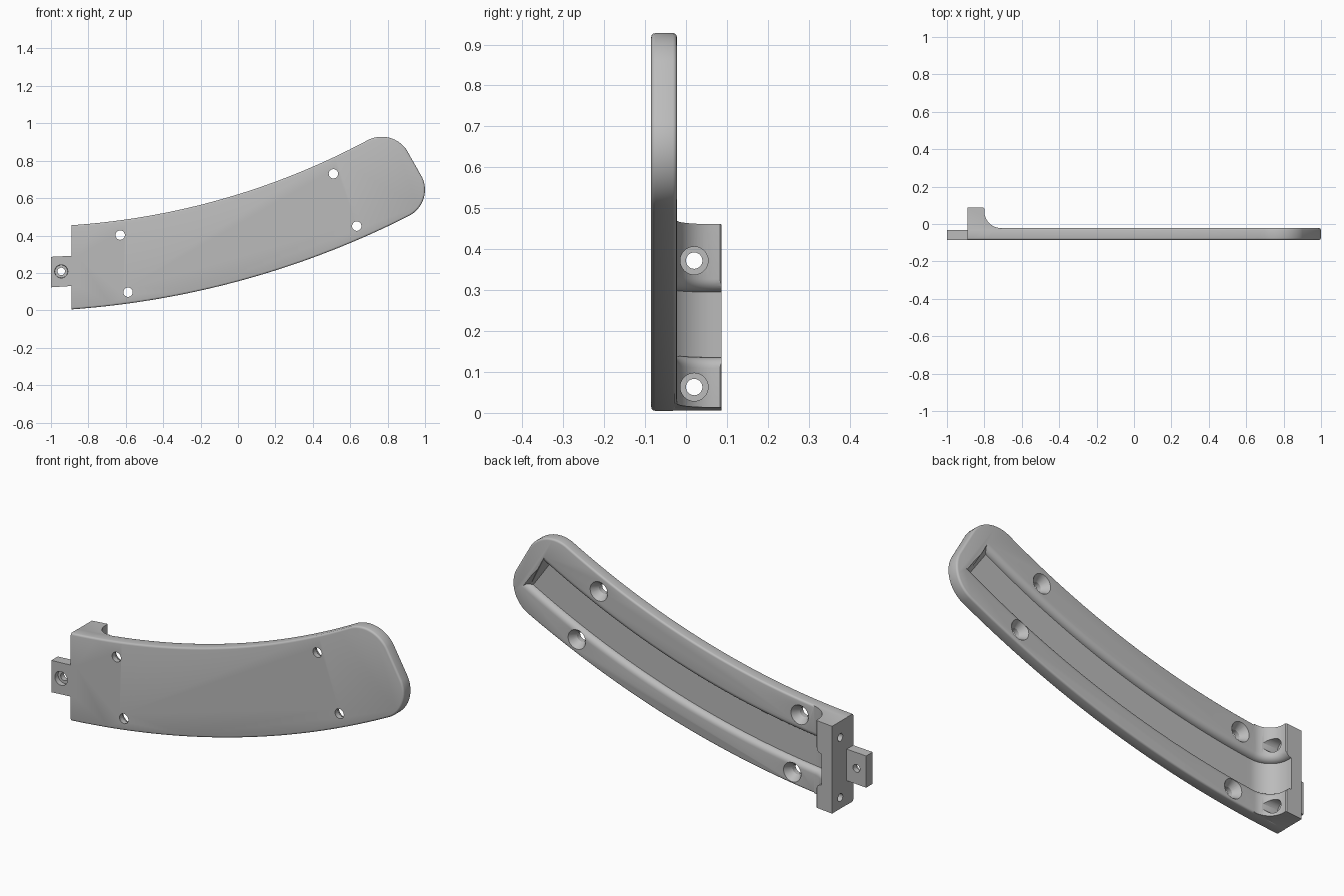
import bpy, bmesh, math
from mathutils import Matrix, Vector

old = bpy.data.objects.get("Cube")
if old:
    bpy.data.objects.remove(old, do_unlink=True)

FRONT, BACK, REAR, LEFT = -0.085, -0.022, 0.087, -0.89

grey = bpy.data.materials.new("satin grey")
grey.use_nodes = True
colour = (0.5, 0.5, 0.5, 1)
grey.diffuse_color = colour
grey.node_tree.nodes["Principled BSDF"].inputs["Base Color"].default_value = colour


def circle(a, b, c):
    """Centre and radius of the circle through three points."""
    d = 2 * (a[0] * (b[1] - c[1]) + b[0] * (c[1] - a[1]) + c[0] * (a[1] - b[1]))
    A, B, C = (p[0] ** 2 + p[1] ** 2 for p in (a, b, c))
    x = (A * (b[1] - c[1]) + B * (c[1] - a[1]) + C * (a[1] - b[1])) / d
    z = (A * (c[0] - b[0]) + B * (a[0] - c[0]) + C * (b[0] - a[0])) / d
    return x, z, math.hypot(a[0] - x, a[1] - z)


def round_end(a, b, c, n=14):
    """Clockwise arc from a through b to c."""
    x, z, r = circle(a, b, c)
    s = math.atan2(a[1] - z, a[0] - x)
    e = math.atan2(c[1] - z, c[0] - x)
    return [(x + r * math.cos(s + (e - s) * i / n),
             z + r * math.sin(s + (e - s) * i / n)) for i in range(n + 1)]


TOP = circle((LEFT, 0.455), (0, 0.62), (0.70, 0.913))
LOW = circle((LEFT, 0.005), (0, 0.155), (0.92, 0.508))


def edge_z(arc, x):
    return arc[1] - math.sqrt(arc[2] ** 2 - (x - arc[0]) ** 2)


def span_z(x, t):
    """Height at fraction t between the lower and upper edge."""
    low = edge_z(LOW, x)
    return low + (edge_z(TOP, x) - low) * t


def finish(bm, name):
    bmesh.ops.recalc_face_normals(bm, faces=bm.faces)
    mesh = bpy.data.meshes.new(name)
    bm.to_mesh(mesh)
    bm.free()
    obj = bpy.data.objects.new(name, mesh)
    bpy.context.collection.objects.link(obj)
    mesh.materials.append(grey)
    return obj


def loft(rings, name, triangulate=False):
    """Skin closed rings and cap both ends."""
    bm = bmesh.new()
    rows = [[bm.verts.new(p) for p in ring] for ring in rings]
    n = len(rows[0])
    for a, b in zip(rows, rows[1:]):
        for i in range(n):
            bm.faces.new((a[i], a[(i + 1) % n], b[(i + 1) % n], b[i]))
    bm.faces.new(rows[0])
    bm.faces.new(rows[-1])
    if triangulate:
        bmesh.ops.triangulate(bm, faces=bm.faces[:])
    return finish(bm, name)


def cone(start, end, r1, r2, name="drill"):
    start, end = Vector(start), Vector(end)
    axis = end - start
    bm = bmesh.new()
    turn = axis.to_track_quat('Z', 'Y').to_matrix().to_4x4()
    bmesh.ops.create_cone(bm, cap_ends=True, segments=32, radius1=r1, radius2=r2,
                          depth=axis.length,
                          matrix=Matrix.Translation((start + end) / 2) @ turn)
    return finish(bm, name)


def combine(target, other, operation):
    mod = target.modifiers.new(operation.lower(), 'BOOLEAN')
    mod.operation, mod.solver, mod.object = operation, 'EXACT', other
    bpy.context.view_layer.objects.active = target
    bpy.ops.object.modifier_apply(modifier=mod.name)
    bpy.data.objects.remove(other, do_unlink=True)


# Curved plate with rounded rims
N = 44
outline = [(x, edge_z(TOP, x)) for x in (LEFT + (0.70 - LEFT) * i / N for i in range(N))]
outline += round_end((0.70, 0.913), (0.815, 0.921), (0.90, 0.86))
outline += round_end((0.985, 0.71), (0.993, 0.60), (0.92, 0.508))
outline += [(x, edge_z(LOW, x)) for x in (0.92 + (LEFT - 0.92) * i / N for i in range(1, N + 1))]
plate = loft([[(x, y, z) for x, z in outline] for y in (FRONT, BACK)], "curved_plate")
bm = bmesh.new()
bm.from_mesh(plate.data)
rims = [e for e in bm.edges
        if abs(e.verts[0].co.y - e.verts[1].co.y) < 1e-5
        and max(v.co.x for v in e.verts) > LEFT + 0.01]
bmesh.ops.bevel(bm, geom=rims, offset=0.01, segments=3, profile=0.5, affect='EDGES')
bm.to_mesh(plate.data)
bm.free()

# End bracket with a concave fillet running into the plate
WALL, R = -0.80, 0.09
fillet = []
for i in range(17):
    a = math.pi * (1 + i / 32)
    fillet.append((WALL + R + R * math.cos(a), BACK + R + R * math.sin(a),
                   -math.cos(a), -math.sin(a)))
profile = [(LEFT, -0.06), (LEFT, REAR), (WALL - 0.004, REAR), (WALL, REAR - 0.004)]
profile += [p[:2] for p in fillet] + [(WALL + R, -0.06)]
inset = 0.001
bracket = loft([[(x, y, edge_z(LOW, x) + inset) for x, y in profile],
                [(x, y, edge_z(TOP, x) - inset) for x, y in profile]], "end_bracket", True)
combine(plate, bracket, 'UNION')

# Mounting tab
tab_shape = [(-1, 0.123), (-0.86, 0.132), (-0.86, 0.293), (-1, 0.286)]
tab = loft([[(x, y, z) for x, z in tab_shape] for y in (FRONT, -0.032)], "mounting_tab")
combine(plate, tab, 'UNION')

# Channel following the plate and bracket, with rounded lips
DEPTH, MID, HALF, END = 0.03, 0.457, 0.177, 0.855
LIP = DEPTH / 0.46
side = [(HALF + LIP, 0.015)]
for i in range(6, -1, -1):
    a = math.pi / 2 * i / 6
    side.append((HALF + LIP * (1 - math.cos(a)), DEPTH * (math.sin(a) - 1)))
section = [(MID + t, o) for t, o in side] + [(MID - t, o) for t, o in reversed(side)]
path = [(WALL, 0.12, 1, 0)] + fillet
path += [(x, BACK, 0, 1) for x in (WALL + R + (END - WALL - R) * i / N for i in range(1, N + 1))]
rings = []
for px, py, nx, ny in path:
    ring = []
    for t, o in section:
        x = px + nx * o
        x += max(0, px) / END * (min(o, 0) + DEPTH - (t - MID) * 0.27)
        ring.append((x, py + ny * o, span_z(x, t)))
    rings.append(ring)
combine(plate, loft(rings, "channel", True), 'DIFFERENCE')

# Countersunk plate holes
for x, z in ((-0.63, 0.402), (-0.588, 0.097), (0.51, 0.73), (0.635, 0.45)):
    combine(plate, cone((x, -0.2, z), (x, 0.02, z), 0.025, 0.025), 'DIFFERENCE')
    combine(plate, cone((x, -0.06, z), (x, -0.015, z), 0.025, 0.054), 'DIFFERENCE')

# Counterbored bracket holes
for z in (0.372, 0.063):
    combine(plate, cone((-0.95, 0.02, z), (-0.6, 0.02, z), 0.02, 0.02), 'DIFFERENCE')
    combine(plate, cone((-0.835, 0.02, z), (-0.6, 0.02, z), 0.034, 0.034), 'DIFFERENCE')

# Countersunk tab hole
combine(plate, cone((-0.945, -0.2, 0.208), (-0.945, 0.1, 0.208), 0.02, 0.02), 'DIFFERENCE')
combine(plate, cone((-0.945, -0.1, 0.208), (-0.945, -0.06, 0.208), 0.036, 0.034), 'DIFFERENCE')

# Smooth shading with crisp edges
bpy.ops.object.select_all(action='DESELECT')
plate.select_set(True)
bpy.context.view_layer.objects.active = plate
bpy.ops.object.shade_smooth_by_angle(angle=math.radians(32))
